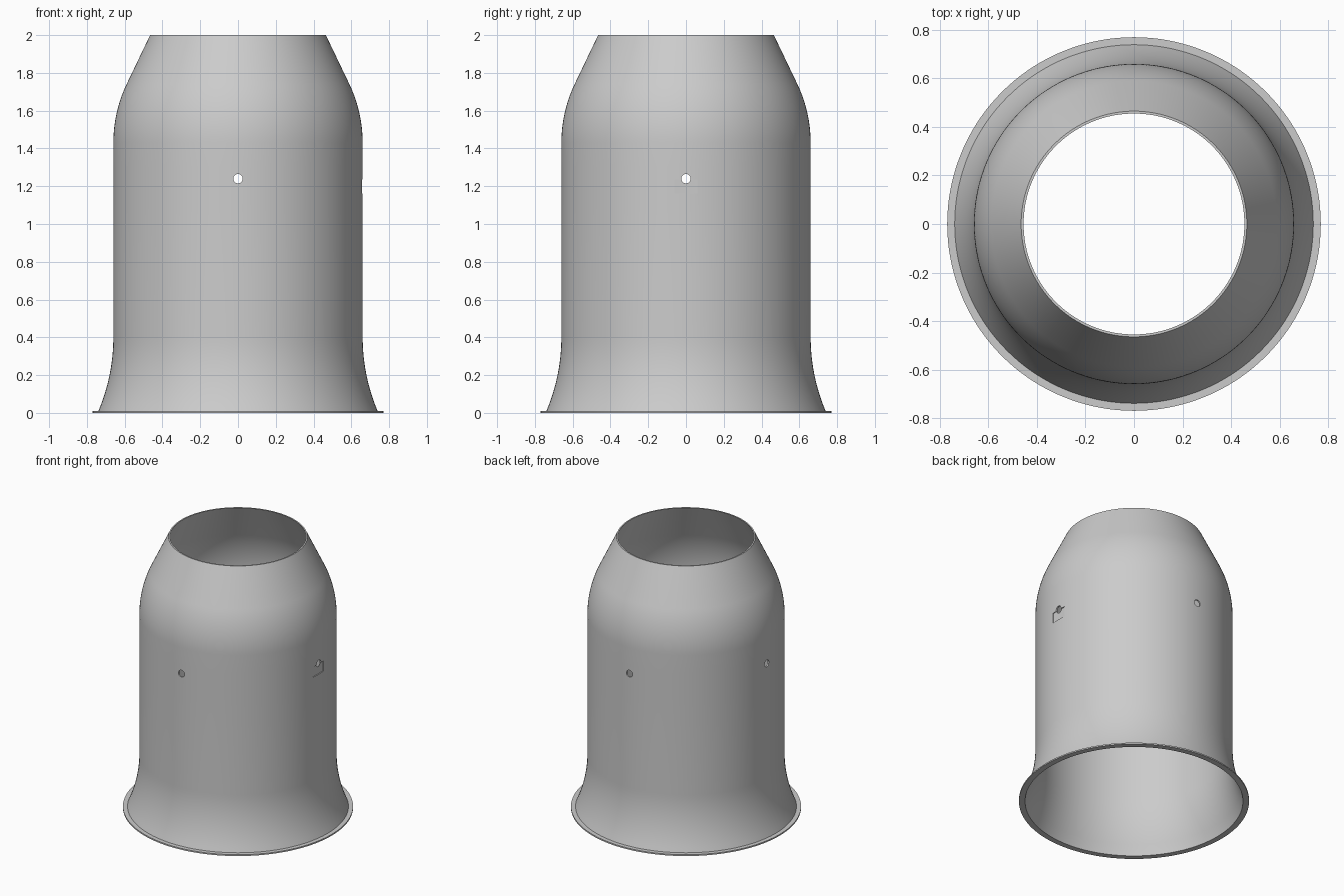
import bpy, bmesh
from math import sin, cos, tan, pi, radians, sqrt

cube = bpy.data.objects.get("Cube")
if cube:
    bpy.data.objects.remove(cube, do_unlink=True)

SEGMENTS = 144
WALL = 0.01
BODY_R = 0.66

grey = bpy.data.materials.new("light grey")
grey.use_nodes = True
colour = (0.6, 0.6, 0.6, 1)
grey.diffuse_color = colour
grey.node_tree.nodes["Principled BSDF"].inputs["Base Color"].default_value = colour


def outer_profile():
    """Outer wall from the flange up to the mouth, as (radius, height)."""
    points = []
    # flared foot, an arc tangent to the straight body
    foot_top, foot_r = 0.4, 1.0
    for i in range(13):
        z = WALL + (foot_top - WALL) * i / 12
        points.append((BODY_R + foot_r - sqrt(foot_r**2 - (foot_top - z)**2), z))
    # straight body, with rings that frame the openings
    points += [(BODY_R, 1.1), (BODY_R, 1.3)]
    # rounded shoulder running into a straight taper
    shoulder_z, shoulder_r, lean = 1.43, 0.72, radians(25.6)
    for i in range(15):
        a = lean * i / 14
        points.append((BODY_R - shoulder_r * (1 - cos(a)), shoulder_z + shoulder_r * sin(a)))
    r, z = points[-1]
    points.append((r - (2 - z) * tan(lean), 2))
    return points


# Shell: closed wall section spun around the axis
outer = outer_profile()
inner = [(r - WALL, z) for r, z in outer]
inner[0] = (inner[0][0], 0)
section = [(0.77, 0), (0.77, WALL)] + outer + inner[::-1]

bm = bmesh.new()
rings = [[bm.verts.new((r * cos(2 * pi * i / SEGMENTS), r * sin(2 * pi * i / SEGMENTS), z))
          for r, z in section] for i in range(SEGMENTS)]
for i in range(SEGMENTS):
    a, b = rings[i], rings[(i + 1) % SEGMENTS]
    for j in range(len(section)):
        k = (j + 1) % len(section)
        bm.faces.new((a[j], b[j], b[k], a[k]))
bmesh.ops.recalc_face_normals(bm, faces=bm.faces)
mesh = bpy.data.meshes.new("flared_shell")
bm.to_mesh(mesh)
bm.free()
shell = bpy.data.objects.new("flared_shell", mesh)
bpy.context.collection.objects.link(shell)
mesh.materials.append(grey)


def cut(cutter):
    """Subtract a cutter from the shell and discard it."""
    cutter.hide_render = True
    cutter.data.materials.append(grey)
    bpy.ops.object.select_all(action='DESELECT')
    shell.select_set(True)
    bpy.context.view_layer.objects.active = shell
    mod = shell.modifiers.new("cut", 'BOOLEAN')
    mod.object, mod.operation, mod.solver = cutter, 'DIFFERENCE', 'EXACT'
    bpy.ops.object.modifier_apply(modifier=mod.name)
    bpy.data.objects.remove(cutter, do_unlink=True)


# Shallow rectangular pocket on the left side
bpy.ops.mesh.primitive_cube_add(size=1, location=(0.703, 0, 1.198))
pocket = bpy.context.object
pocket.scale = (0.1, 0.122, 0.075)
cut(pocket)

# Round holes through both pairs of opposite walls
for rotation in ((pi / 2, 0, 0), (0, pi / 2, 0)):
    bpy.ops.mesh.primitive_cylinder_add(vertices=32, radius=0.025, depth=1.6,
                                        location=(0, 0, 1.24), rotation=rotation)
    cut(bpy.context.object)

bpy.ops.object.select_all(action='DESELECT')
shell.select_set(True)
bpy.context.view_layer.objects.active = shell
bpy.ops.object.shade_smooth_by_angle(angle=radians(20))
